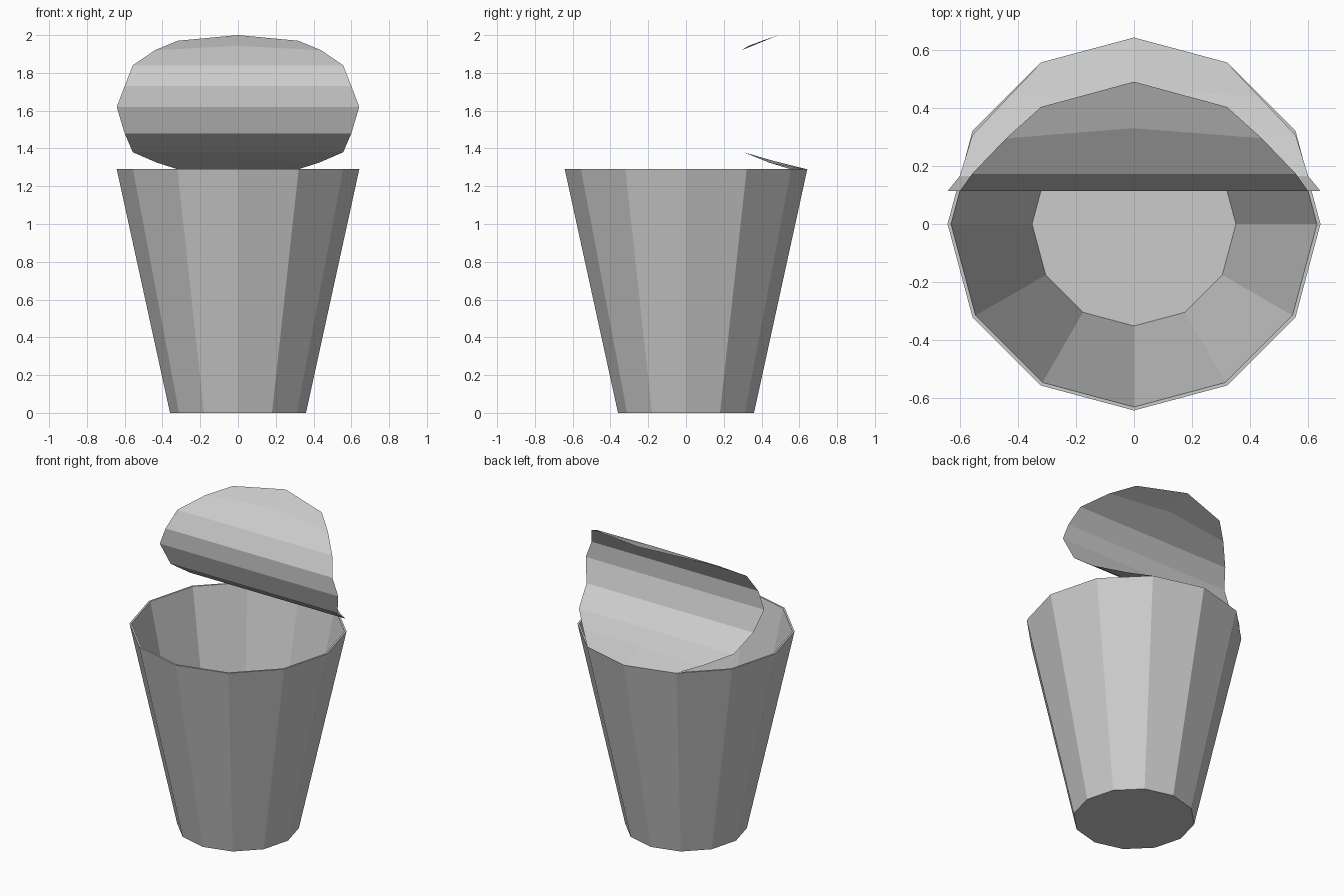
import bpy, bmesh
from math import cos, sin, pi

if "Cube" in bpy.data.objects:
    bpy.data.objects.remove(bpy.data.objects["Cube"])

SIDES = 12


def finish(name, bm):
    mesh = bpy.data.meshes.new(name)
    bm.to_mesh(mesh)
    bm.free()
    obj = bpy.data.objects.new(name, mesh)
    bpy.context.collection.objects.link(obj)
    return obj


# Thin-walled tapered cup: outer wall, rim, inner wall, with closed floor
def make_cup(profile):
    bm = bmesh.new()
    rings = [[bm.verts.new((r * sin(2 * pi * i / SIDES), -r * cos(2 * pi * i / SIDES), z))
              for i in range(SIDES)] for r, z in profile]
    for lower, upper in zip(rings, rings[1:]):
        for i in range(SIDES):
            j = (i + 1) % SIDES
            bm.faces.new((lower[i], lower[j], upper[j], upper[i]))
    bm.faces.new(rings[0][::-1])
    bm.faces.new(rings[-1])
    return finish("cup", bm)


# Peeled-back lid: a twelve-sided sheet curled along its length
# Each row: half width, edge y, edge z, centre y, centre z
def make_lid(rows):
    bm = bmesh.new()
    strips = [[bm.verts.new(p) for p in ((-w, y, z), (0, cy, cz), (w, y, z))]
              for w, y, z, cy, cz in rows]
    for a, b in zip(strips, strips[1:]):
        for i in range(2):
            bm.faces.new((a[i], a[i + 1], b[i + 1], b[i]))
    return finish("peeled_lid", bm)


make_cup([(0.36, 0.0), (0.642, 1.29), (0.63, 1.29), (0.351, 0.01)])

make_lid([
    (0.32, 0.555, 1.29, 0.64, 1.29),
    (0.43, 0.44, 1.325, 0.46, 1.335),
    (0.557, 0.305, 1.38, 0.305, 1.38),
    (0.60, 0.165, 1.48, 0.165, 1.48),
    (0.642, 0.113, 1.62, 0.113, 1.62),
    (0.60, 0.113, 1.73, 0.113, 1.73),
    (0.557, 0.173, 1.84, 0.173, 1.84),
    (0.44, 0.295, 1.92, 0.33, 1.943),
    (0.32, 0.403, 1.97, 0.49, 2.0),
])
